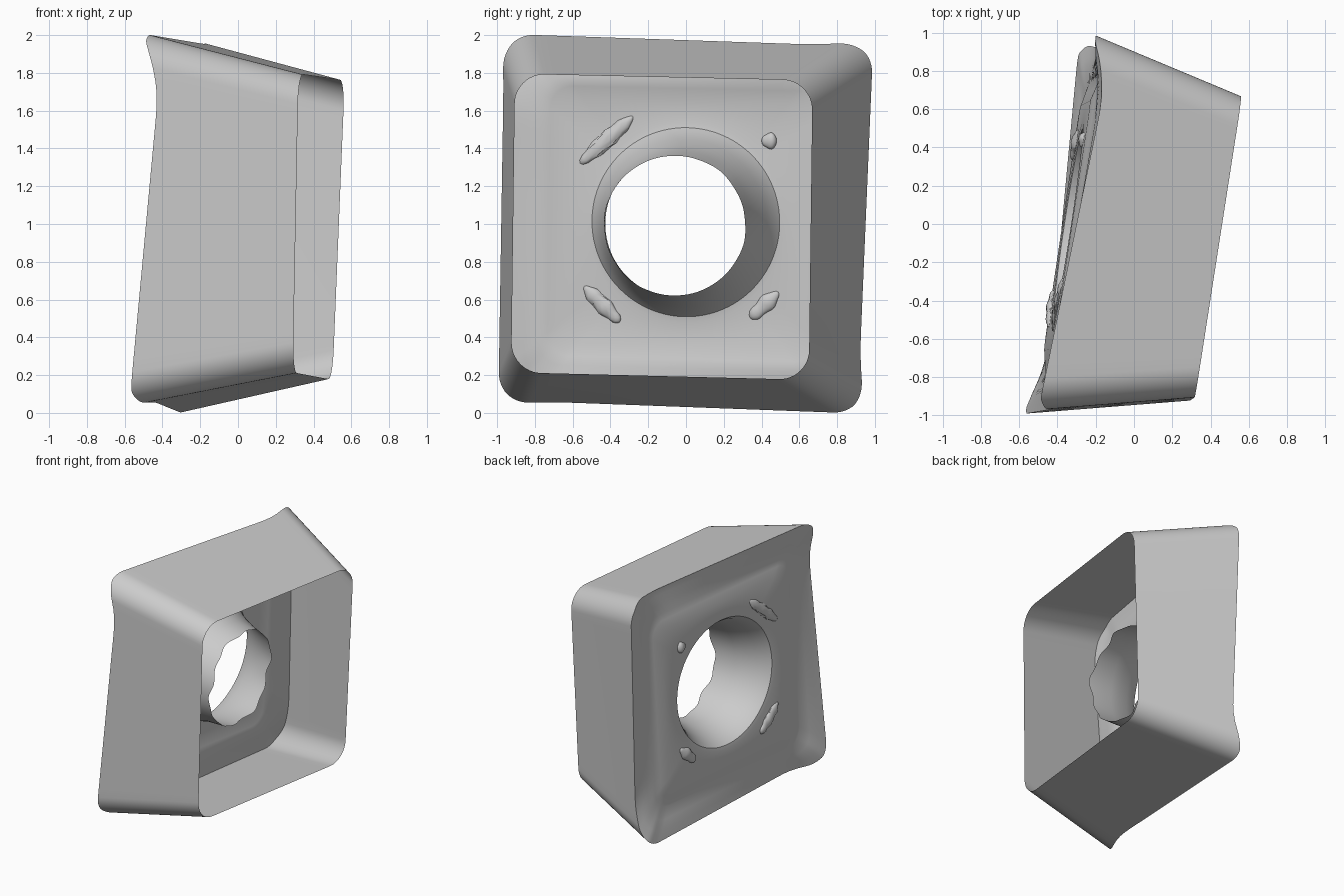
import bpy, bmesh, math, random
from mathutils import Vector

if "Cube" in bpy.data.objects:
    bpy.data.objects.remove(bpy.data.objects["Cube"])

random.seed(4)

# Corners in order: y-/z+, y+/z+, y+/z-, y-/z-
FRONT = [Vector(c) for c in ((-.495, -.97, 2.005), (-.195, .99, 1.965),
                             (-.283, .945, -.003), (-.57, -.993, .048))]
BACK = [Vector(c) for c in ((.32, -.905, 1.795), (.565, .67, 1.76),
                            (.50, .65, .175), (.29, -.925, .215))]
NORMAL = Vector((1, -.145, -.045)).normalized()


def on_plate(corners, u, v):
    """Point on a four-cornered plate, u and v from -1 to 1."""
    a, b = (1 + u) / 2, (1 + v) / 2
    top = corners[0].lerp(corners[1], a)
    bottom = corners[3].lerp(corners[2], a)
    return bottom.lerp(top, b)


def rounded_square(r, straight=24, arc=6):
    """Unit square outline as (u, v, t); t runs 0-1 along each edge."""
    quarter = []
    for i in range(arc):
        a = math.radians(45 + 45 * i / arc)
        quarter.append((-1 + r - r * math.sin(a), 1 - r + r * math.cos(a)))
    for i in range(straight + 1):
        quarter.append((-1, (1 - r) * (1 - 2 * i / straight)))
    for i in range(1, arc):
        a = math.radians(45 * i / arc)
        quarter.append((-1 + r - r * math.cos(a), -1 + r - r * math.sin(a)))
    pts = []
    for k in range(4):
        c, s = round(math.cos(k * math.pi / 2)), round(math.sin(k * math.pi / 2))
        pts += [(c * u - s * v, s * u + c * v, (1 - v) / 2) for u, v in quarter]
    return pts


def edge_dip(t):
    """Cutting edge: drops quickly from one corner, climbs slowly to the next."""
    f = min(1, max(0, t - .02) / .16)
    return .078 * f * (2 - f) * min(1, max(0, (.95 - t) / .75))


def skin(name, rings):
    bm = bmesh.new()
    loops = [[bm.verts.new(p) for p in ring] for ring in rings]
    n = len(loops[0])
    for a, b in zip(loops, loops[1:]):
        for i in range(n):
            bm.faces.new((a[i], a[(i + 1) % n], b[(i + 1) % n], b[i]))
    bmesh.ops.recalc_face_normals(bm, faces=bm.faces)
    mesh = bpy.data.meshes.new(name)
    bm.to_mesh(mesh)
    bm.free()
    ob = bpy.data.objects.new(name, mesh)
    bpy.context.collection.objects.link(ob)
    return ob


outline = rounded_square(.17)
back_outline = rounded_square(.2)
rings = []

# Tapered side walls, open at the back
back = [on_plate(BACK, u, v) for u, v, t in back_outline]
rim = [on_plate(FRONT, u, v).lerp(b, edge_dip(t) / .82)
       for (u, v, t), b in zip(outline, back)]
for f in (1, .66, .33, 0):
    rings.append([p.lerp(b, f) for p, b in zip(rim, back)])

# Front face with a shallow groove: scale, depth, share of the edge dip
for s, depth, w in ((.93, .015, .8), (.86, .035, .4), (.78, .06, .05),
                    (.73, .052, 0), (.66, .035, 0)):
    rings.append([on_plate(FRONT, u * s, v * s) + NORMAL * (depth + w * edge_dip(t))
                  for u, v, t in outline])

# Funnel-shaped screw hole with an uneven inner end
hole_profile = ((.53, .035), (.50, .04), (.475, .075), (.445, .14),
                (.415, .22), (.39, .31), (.37, .45))
for r, depth in hole_profile:
    ring = []
    for u, v, t in outline:
        k = r * 1.02 / math.hypot(u, v)
        a, d = math.atan2(v, u), depth
        if depth > .4:
            d += -.05 * math.cos(a) + .015 * math.sin(5 * a) + .01 * math.sin(11 * a + 1)
        ring.append(on_plate(FRONT, u * k + .012, v * k + .008) + NORMAL * d)
    rings.append(ring)
parts = [skin("insert_shell", rings)]


# Small rough index marks around the hole
def index_mark(name, y0, z0, y1, z1, count):
    bm = bmesh.new()
    middle = Vector((0, (y0 + y1) / 2, (z0 + z1) / 2))
    along = Vector((0, y1 - y0, z1 - z0))
    half = along.length / 2
    along.normalize()
    across = Vector((0, -along.z, along.y))
    bmesh.ops.create_icosphere(bm, subdivisions=3, radius=1)
    base = on_plate(FRONT, middle.y / .98, (middle.z - 1) / .98) + NORMAL * .037
    for vert in bm.verts:
        c = vert.co.copy()
        wob = 1 + .15 * math.sin(count * c.x * 3)
        p = middle + along * (c.x * half) + across * (c.y * .042 * wob)
        lean = -.145 * (p.y - middle.y) * -1 + .045 * (p.z - middle.z)
        vert.co = Vector((base.x + lean + c.z * .025 * wob, p.y, p.z))
    mesh = bpy.data.meshes.new(name)
    bm.to_mesh(mesh)
    bm.free()
    ob = bpy.data.objects.new(name, mesh)
    bpy.context.collection.objects.link(ob)
    return ob


parts += [index_mark("mark_long", -.56, 1.32, -.28, 1.57, 4),
          index_mark("mark_lower_left", -.54, .67, -.35, .48, 3),
          index_mark("mark_lower_right", .34, .50, .49, .64, 2),
          index_mark("mark_dot", .40, 1.44, .48, 1.44, 1)]

for ob in parts:
    ob.select_set(True)
bpy.context.view_layer.objects.active = parts[0]
bpy.ops.object.shade_smooth_by_angle(angle=math.radians(30))
